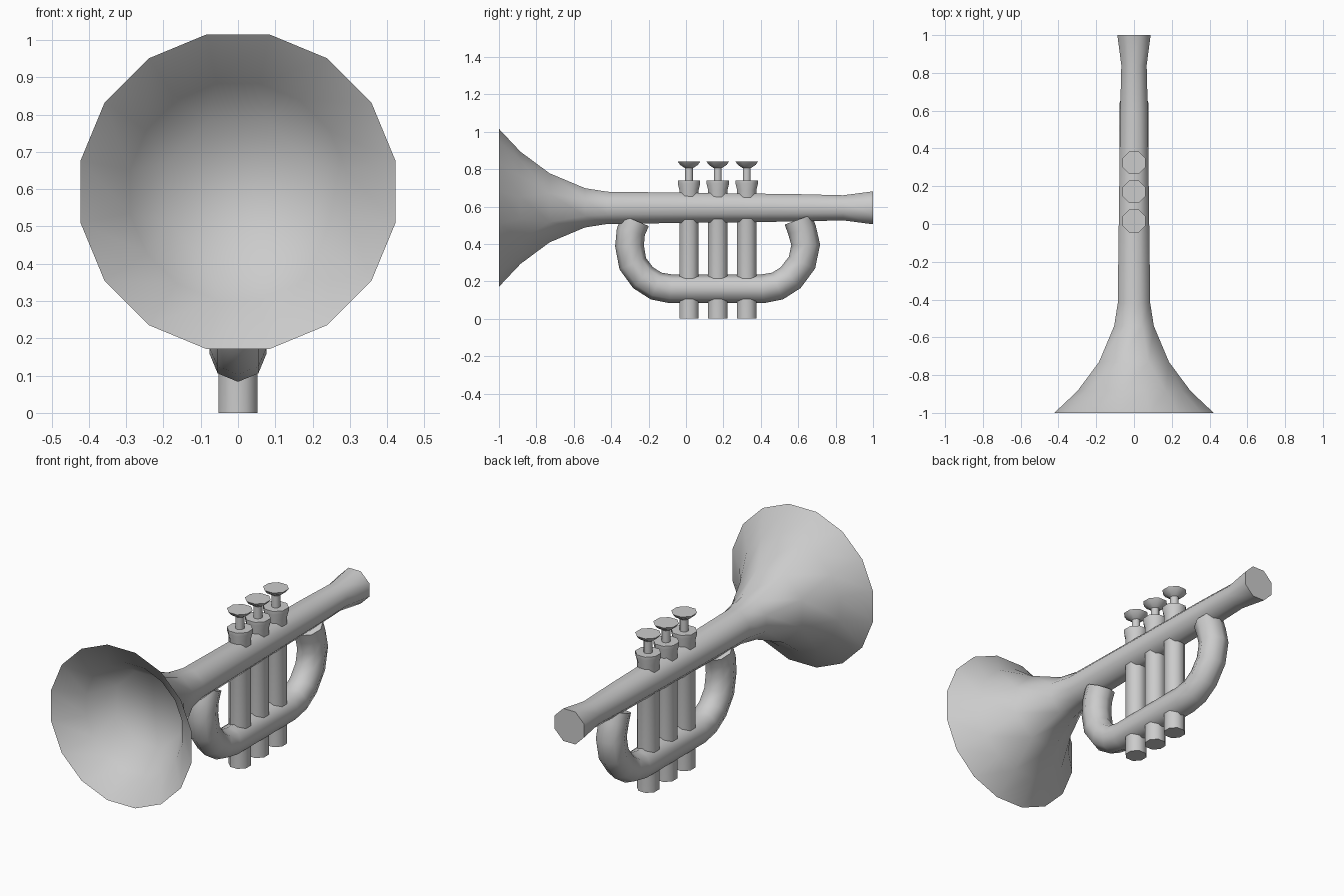
import bpy, bmesh
from math import sin, cos, pi, radians
from mathutils import Vector, Matrix

cube = bpy.data.objects.get("Cube")
if cube:
    bpy.data.objects.remove(cube, do_unlink=True)

metal = bpy.data.materials.new("grey_metal")
metal.use_nodes = True
GREY = (0.6, 0.6, 0.6, 1)
metal.diffuse_color = GREY
metal.node_tree.nodes["Principled BSDF"].inputs["Base Color"].default_value = GREY


def finish(bm, name, angle):
    """Turn a bmesh into a smooth-shaded object with sharp corners kept."""
    bmesh.ops.recalc_face_normals(bm, faces=bm.faces)
    mesh = bpy.data.meshes.new(name)
    bm.to_mesh(mesh)
    bm.free()
    mesh.materials.append(metal)
    obj = bpy.data.objects.new(name, mesh)
    bpy.context.collection.objects.link(obj)
    bpy.ops.object.select_all(action='DESELECT')
    obj.select_set(True)
    bpy.context.view_layer.objects.active = obj
    bpy.ops.object.shade_smooth_by_angle(angle=radians(angle))
    return obj


def ring(bm, r, h, n):
    """Regular polygon about z with flat sides on the axes; r is the half width."""
    r /= cos(pi / n)
    return [bm.verts.new((r * cos(2 * pi * (k + 0.5) / n), r * sin(2 * pi * (k + 0.5) / n), h))
            for k in range(n)]


def join(bm, a, b):
    """Skin two rings; a ring with twice the sides is joined by triangles and quads."""
    if len(a) < len(b):
        a, b = b, a
    n, m = len(a), len(b)
    for k in range(m):
        if n == m:
            bm.faces.new((a[k], a[(k + 1) % n], b[(k + 1) % m], b[k]))
        else:
            bm.faces.new((a[2 * k], a[2 * k + 1], b[k]))
            bm.faces.new((a[2 * k + 1], a[(2 * k + 2) % n], b[(k + 1) % m], b[k]))


def skin(bm, rings):
    for a, b in zip(rings, rings[1:]):
        join(bm, a, b)
    bm.faces.new(rings[0])
    bm.faces.new(rings[-1])


def lathe(name, profile, matrix, angle=50):
    bm = bmesh.new()
    skin(bm, [ring(bm, *p) for p in profile])
    bm.transform(matrix)
    return finish(bm, name, angle)


# Main pipe: shallow inside of the bell, rim, outer flare, mouthpiece (half width, y, sides)
AXIS_Z = 0.593
horn = [(0.19, -0.765, 8), (0.29, -0.89, 16), (0.422, -1.0, 16), (0.30, -0.885, 16),
        (0.185, -0.73, 8), (0.105, -0.54, 8), (0.086, -0.42, 8),
        (0.073, 0.6, 8), (0.067, 0.84, 8), (0.088, 1.0, 8)]
lathe("bell_and_main_pipe", horn,
      Matrix.Translation((0, 0, AXIS_Z)) @ Matrix.Rotation(-pi / 2, 4, 'X'), 65)

# Lower loop swept along a path of (y, z) points
path = [(-0.27, 0.525), (-0.295, 0.465), (-0.302, 0.39), (-0.285, 0.295), (-0.23, 0.22),
        (-0.16, 0.175), (-0.08, 0.16), (0.41, 0.16), (0.49, 0.175), (0.56, 0.22),
        (0.62, 0.3), (0.64, 0.395), (0.62, 0.475), (0.6, 0.53)]
pts = [Vector((0, y, z)) for y, z in path]
bm = bmesh.new()
rings = []
for i, p in enumerate(pts):
    d_in = (p - pts[max(i - 1, 0)]).normalized()
    d_out = (pts[min(i + 1, len(pts) - 1)] - p).normalized()
    side = (d_in + d_out).normalized().cross(Vector((1, 0, 0)))
    rings.append([bm.verts.new(p + 0.077 * (Vector((cos(a), 0, 0)) + side * sin(a)))
                  for a in (k * pi / 4 for k in range(8))])
skin(bm, rings)
finish(bm, "lower_loop", 60)

# Three valves: barrel with collar, and a button on a stem
barrel = [(0.052, 0, 8), (0.052, 0.69, 8), (0.06, 0.722, 8), (0.06, 0.74, 8)]
button = [(0.021, 0.735, 8), (0.021, 0.805, 8), (0.048, 0.823, 8), (0.06, 0.84, 8)]
for i, y in enumerate((0.016, 0.17, 0.325), 1):
    spot = Matrix.Translation((0, y, 0))
    lathe(f"valve_barrel_{i}", barrel, spot)
    lathe(f"valve_button_{i}", button, spot)
